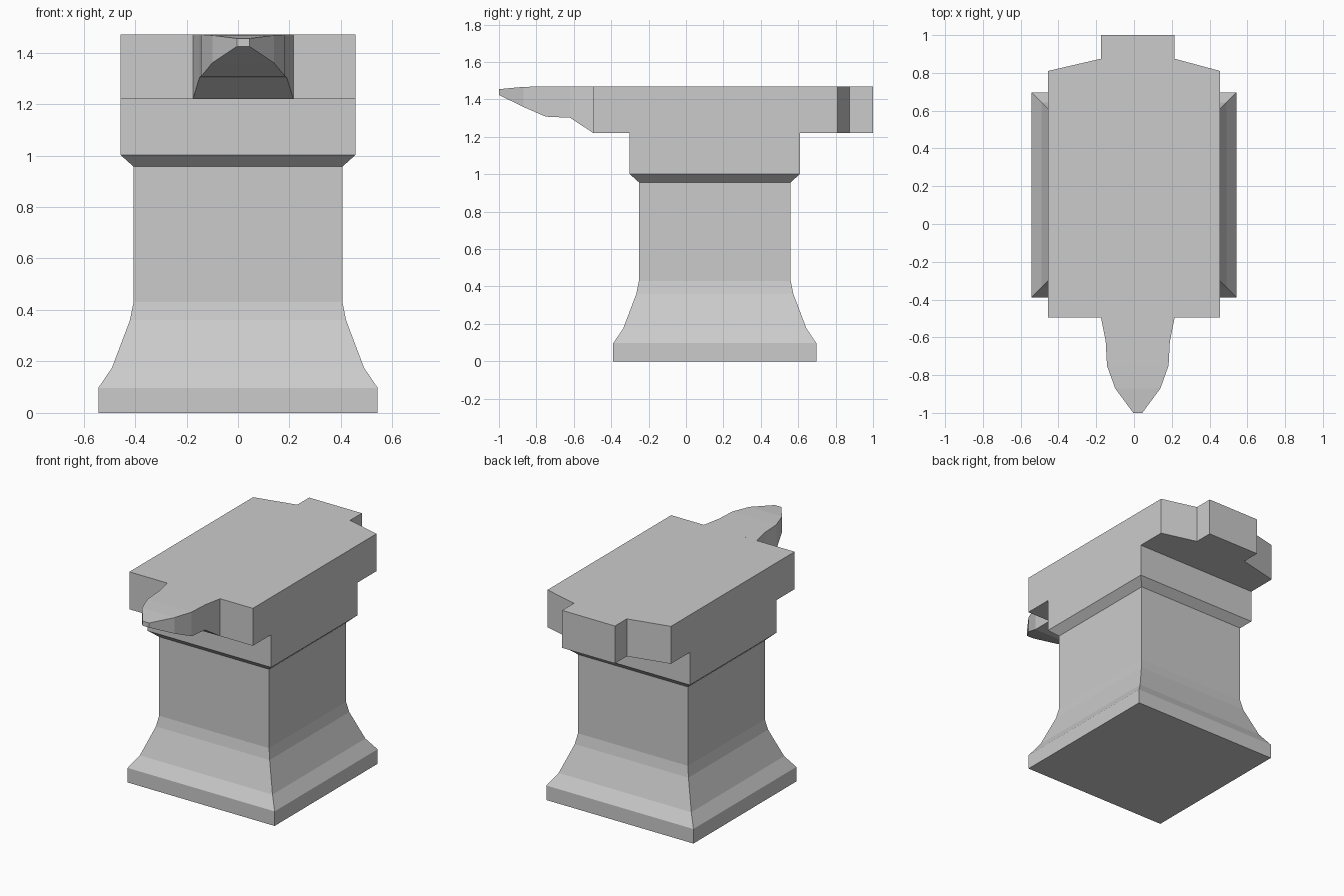
import bpy
import bmesh

cube = bpy.data.objects.get("Cube")
if cube:
    bpy.data.objects.remove(cube, do_unlink=True)

GREY = (0.6, 0.6, 0.6, 1.0)
iron = bpy.data.materials.new("plain grey")
iron.use_nodes = True
iron.diffuse_color = GREY
iron.node_tree.nodes["Principled BSDF"].inputs["Base Color"].default_value = GREY


def loft(name, rings, cap_start=True, cap_end=True):
    """Bridge a series of equal-length point rings into a flat-shaded mesh."""
    bm = bmesh.new()
    loops = [[bm.verts.new(p) for p in ring] for ring in rings]
    for a, b in zip(loops, loops[1:]):
        for i in range(len(a)):
            j = (i + 1) % len(a)
            bm.faces.new((a[i], a[j], b[j], b[i]))
    if cap_start:
        bm.faces.new(loops[0][::-1])
    if cap_end:
        bm.faces.new(loops[-1])
    bmesh.ops.recalc_face_normals(bm, faces=bm.faces)
    mesh = bpy.data.meshes.new(name)
    bm.to_mesh(mesh)
    bm.free()
    mesh.materials.append(iron)
    obj = bpy.data.objects.new(name, mesh)
    bpy.context.collection.objects.link(obj)
    return obj


# Square pedestal with flared foot and chamfered collar: (half width, height)
PEDESTAL_Y = 0.154
profile = [(0.543, 0), (0.543, 0.097), (0.49, 0.175), (0.42, 0.36), (0.406, 0.43),
           (0.406, 0.957), (0.456, 1.002), (0.456, 1.22)]
corners = [(-1, -1), (1, -1), (1, 1), (-1, 1)]
loft("pedestal", [[(sx * w, PEDESTAL_Y + sy * w, z) for sx, sy in corners]
                  for w, z in profile], cap_end=False)

# Anvil block with tapered shoulders and a square heel at the back
BOTTOM, TOP, AXIS = 1.22, 1.47, 0.02
HORN_W = 0.195
outline = [(-0.456, -0.495), (0.456, -0.495), (0.456, 0.81),
           (AXIS + HORN_W, 0.875), (AXIS + HORN_W, 1.0),
           (AXIS - HORN_W, 1.0), (AXIS - HORN_W, 0.875), (-0.456, 0.81)]
loft("anvil_block", [[(x, y, z) for x, y in outline] for z in (BOTTOM, TOP)])

# Horn narrowing to the front: (y, half width, underside, upper side)
stations = [(-0.495, HORN_W, BOTTOM, TOP), (-0.62, 0.17, 1.302, TOP),
            (-0.75, 0.163, 1.308, TOP), (-0.87, 0.12, 1.36, 1.467),
            (-1.0, 0.024, 1.424, 1.455)]
loft("horn", [[(AXIS - w, y, lo), (AXIS + w, y, lo), (AXIS + w, y, hi), (AXIS - w, y, hi)]
              for y, w, lo, hi in stations], cap_start=False)
